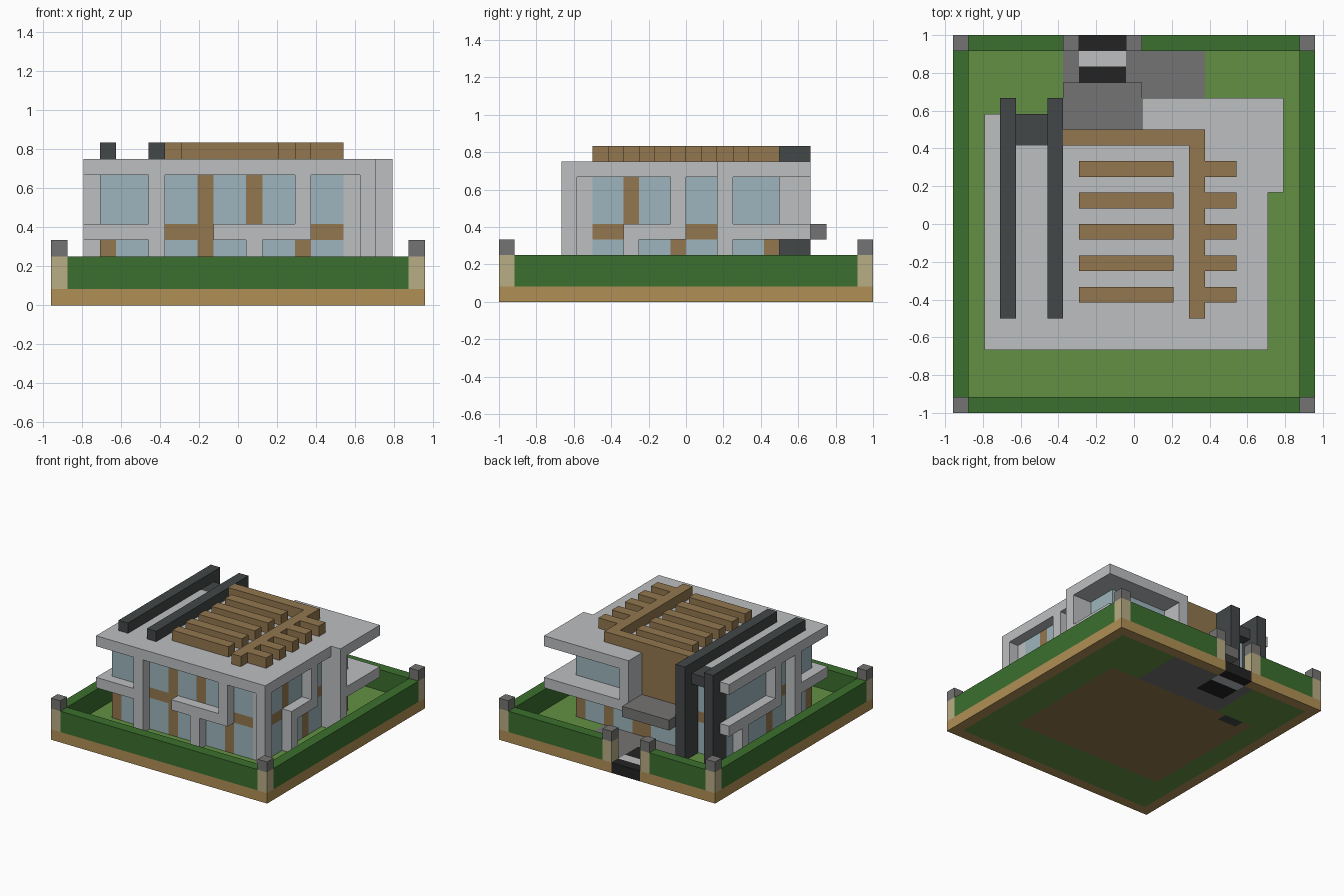
import bpy, bmesh
from mathutils import Vector

cube = bpy.data.objects.get("Cube")
if cube:
    bpy.data.objects.remove(cube, do_unlink=True)

UNIT = 1 / 12
NX, NY = 23, 24


def material(name, rgb):
    linear = [((c / 255 + 0.055) / 1.055) ** 2.4 for c in rgb] + [1]
    m = bpy.data.materials.new(name)
    m.use_nodes = True
    m.diffuse_color = linear
    m.node_tree.nodes["Principled BSDF"].inputs["Base Color"].default_value = linear
    return m


MATS = {
    "hedge": material("hedge green", (59, 112, 46)),
    "lawn": material("lawn green", (99, 144, 66)),
    "plaster": material("pale plaster", (188, 191, 192)),
    "glass": material("window glass", (157, 181, 189)),
    "wood": material("brown wood", (146, 119, 78)),
    "earth": material("tan earth", (176, 144, 85)),
    "cream": material("cream stone", (185, 174, 134)),
    "stone": material("grey stone", (117, 116, 115)),
    "steel": material("dark steel", (67, 71, 72)),
    "black": material("black paving", (35, 35, 35)),
}
cells = {}


def block(part, mat, x, y, z):
    """Fill a range of grid cells; a later block replaces an earlier one."""
    spans = [range(s, s + 1) if isinstance(s, int) else range(*s) for s in (x, y, z)]
    for i in spans[0]:
        for j in spans[1]:
            for k in spans[2]:
                cells[i, j, k] = (part, mat)


# Ground layer
block("base_rim", "earth", (0, NX), (0, NY), 0)
block("lawn", "lawn", (1, NX - 1), (1, NY - 1), 0)
block("house_floor", "wood", (3, 19), (5, 18), 0)
block("paving", "stone", (7, 16), (18, 23), 0)
for rows, mat in (((20, 22), "black"), (22, "plaster"), (23, "black")):
    block("entrance_path", mat, (8, 11), rows, 0)

# Hedge with gate opening and capped posts
for y in (0, NY - 1):
    block("hedge", "hedge", (0, NX), y, (1, 3))
for x in (0, NX - 1):
    block("hedge", "hedge", x, (0, NY), (1, 3))
for k in (1, 2):
    for i in range(8, 11):
        del cells[i, NY - 1, k]
for x, y in ((0, 0), (22, 0), (0, 23), (22, 23), (7, 23), (11, 23)):
    block("fence_post", "cream", x, y, (1, 3))
    block("fence_post_cap", "stone", x, y, 3)

# House body: glazing, wooden floor band and wooden mullions
block("glazing", "glass", (3, 19), (5, 18), (1, 8))
block("floor_band", "wood", (3, 19), (5, 18), 4)
for x, z in ((3, (1, 4)), (9, (1, 8)), (15, (1, 4)), (12, (5, 8))):
    block("front_mullion", "wood", x, 5, z)
for x in (3, 18):
    block("side_mullion", "wood", x, 8, (5, 8))
    block("side_mullion", "wood", x, 11, (1, 4))
block("back_mullion", "wood", 18, 17, (1, 4))
block("back_mullion", "wood", 15, 17, (1, 4))
block("corner_wall", "plaster", 18, 5, (1, 8))
block("back_wall", "wood", (7, 13), 17, (1, 9))
block("back_door", "glass", (8, 11), 17, (1, 4))

# Roof slab with the side wing
block("roof", "plaster", (2, 20), (4, 17), 8)
block("roof", "plaster", (2, 7), (17, 19), 8)
block("roof", "plaster", (12, 20), (17, 20), 8)
block("roof", "plaster", (20, 21), (14, 20), 8)

# Front frame
block("front_frame", "plaster", (2, 7), 4, 4)
block("front_frame", "plaster", 6, 4, (1, 8))
block("front_frame", "plaster", (10, 16), 4, 4)
block("front_frame", "plaster", 12, 4, (1, 4))
block("front_frame", "plaster", 15, 4, (5, 8))
block("front_frame", "plaster", 19, 4, (1, 8))

# Side frames
block("left_frame", "plaster", 19, (8, 12), 4)
block("left_frame", "plaster", 19, 8, (1, 4))
block("left_frame", "plaster", 19, 11, (5, 8))
block("right_frame", "plaster", 2, (4, 9), 4)
block("right_frame", "plaster", 2, 8, (1, 8))
block("right_frame", "plaster", 2, (11, 19), 4)
block("right_frame", "plaster", 2, 11, (5, 8))
block("right_frame", "plaster", 2, 16, (1, 4))

# Balcony wing
block("balcony_fin", "plaster", (19, 21), 14, (1, 8))
block("balcony_slab", "plaster", (19, 21), (14, 20), 4)
block("balcony_slab", "plaster", (12, 19), (18, 20), 4)
block("balcony_fin", "plaster", 12, (18, 20), (5, 8))

# Entrance canopy
block("canopy", "stone", (7, 12), (18, 21), 4)

# Dark portal frames
for x in (3, 6):
    block("portal_column", "steel", x, (18, 20), (1, 10))
    block("portal_beam", "steel", x, (6, 20), 9)
block("portal_header", "steel", (4, 6), (17, 19), 8)
block("portal_sill", "steel", (4, 6), 17, 0)

# Roof pergola
block("pergola_beam", "wood", (7, 16), 17, 9)
block("pergola_beam", "wood", 15, (6, 18), 9)
for y in range(7, 16, 2):
    block("pergola_slat", "wood", (8, 14), y, 9)
    block("pergola_slat", "wood", (16, 18), y, 9)

# Turn each part's exposed cell sides into one flat-sided mesh
AXES = [Vector((1, 0, 0)), Vector((0, 1, 0)), Vector((0, 0, 1))]
origin = Vector((NX / 2, NY / 2, 0))
for part in sorted({p for p, m in cells.values()}):
    mats = sorted({m for p, m in cells.values() if p == part})
    bm = bmesh.new()
    for cell, (p, m) in cells.items():
        if p != part:
            continue
        centre = Vector(cell) + Vector((0.5, 0.5, 0.5))
        for a in range(3):
            for sign in (-1, 1):
                n = AXES[a] * sign
                if tuple(int(c) for c in Vector(cell) + n) in cells:
                    continue
                u, v = AXES[(a + 1) % 3], AXES[(a + 2) % 3] * sign
                corners = (-u - v, u - v, u + v, v - u)
                f = bm.faces.new([bm.verts.new((centre + (n + c) / 2 - origin) * UNIT)
                                  for c in corners])
                f.material_index = mats.index(m)
    bmesh.ops.remove_doubles(bm, verts=bm.verts[:], dist=0.001)
    bmesh.ops.dissolve_limit(bm, angle_limit=0.01, verts=bm.verts[:], edges=bm.edges[:],
                             delimit={"MATERIAL"})
    mesh = bpy.data.meshes.new(part)
    bm.to_mesh(mesh)
    bm.free()
    for m in mats:
        mesh.materials.append(MATS[m])
    bpy.context.collection.objects.link(bpy.data.objects.new(part, mesh))
